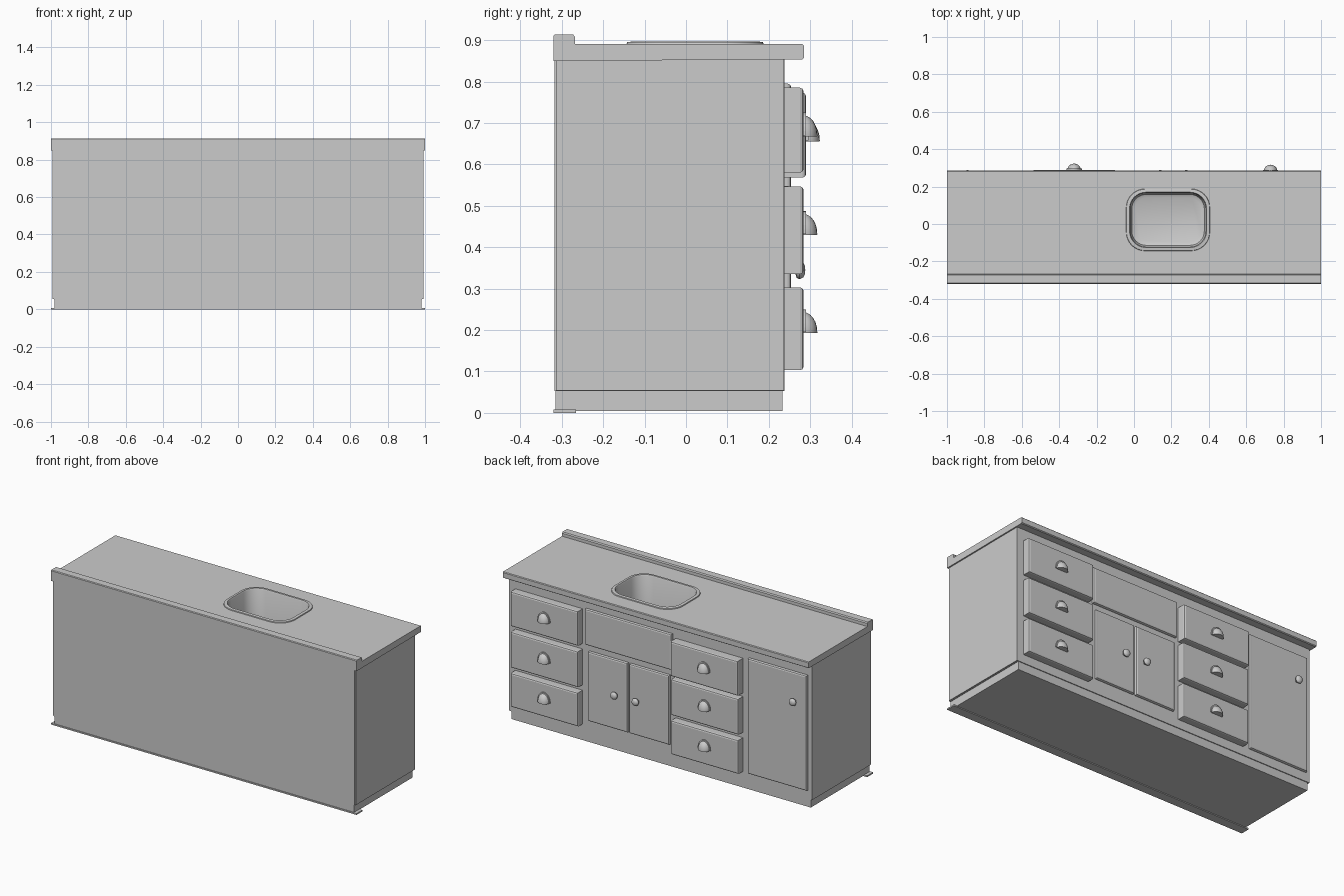
import bpy, bmesh, math
from mathutils import Vector

if "Cube" in bpy.data.objects:
    bpy.data.objects.remove(bpy.data.objects["Cube"])


def finish(name, bm, smooth=None):
    bmesh.ops.recalc_face_normals(bm, faces=bm.faces)
    me = bpy.data.meshes.new(name)
    bm.to_mesh(me)
    bm.free()
    ob = bpy.data.objects.new(name, me)
    bpy.context.collection.objects.link(ob)
    if smooth:
        bpy.ops.object.select_all(action='DESELECT')
        ob.select_set(True)
        bpy.context.view_layer.objects.active = ob
        bpy.ops.object.shade_smooth_by_angle(angle=math.radians(smooth))
    return ob


def box(name, x, y, z, front_bevel=0.0):
    bm = bmesh.new()
    bmesh.ops.create_cube(bm, size=1)
    for v in bm.verts:
        v.co = Vector([r[0] if c < 0 else r[1] for c, r in zip(v.co, (x, y, z))])
    if front_bevel:
        edges = [e for e in bm.edges if all(abs(v.co.y - y[1]) < 1e-5 for v in e.verts)]
        bmesh.ops.bevel(bm, geom=edges, offset=front_bevel, segments=2,
                        profile=0.5, affect='EDGES')
    return finish(name, bm)


def rounded_rect(hx, hy, r, n=8):
    pts = []
    for k, (sx, sy) in enumerate(((1, 1), (-1, 1), (-1, -1), (1, -1))):
        for i in range(n + 1):
            a = math.pi / 2 * (k + i / n)
            pts.append((sx * (hx - r) + r * math.cos(a), sy * (hy - r) + r * math.sin(a)))
    return pts


def loft(name, rings, cx, cy, cap_first=False, smooth=40):
    # rings: (half x, half y, corner radius, z)
    bm = bmesh.new()
    loops = [[bm.verts.new((cx + x, cy + y, z)) for x, y in rounded_rect(hx, hy, r)]
             for hx, hy, r, z in rings]
    n = len(loops[0])
    for a, b in zip(loops, loops[1:]):
        for i in range(n):
            bm.faces.new((a[i], a[(i + 1) % n], b[(i + 1) % n], b[i]))
    bm.faces.new(loops[-1])
    if cap_first:
        bm.faces.new(loops[0])
    return finish(name, bm, smooth)


def lathe(name, x, y, z, profile, n=20):
    # revolved around the y axis; profile: (radius, y offset)
    bm = bmesh.new()
    vs = [bm.verts.new((x + r, y + d, z)) for r, d in profile]
    es = [bm.edges.new(p) for p in zip(vs, vs[1:])]
    bmesh.ops.spin(bm, geom=vs + es, cent=(x, y, z), axis=(0, 1, 0),
                   angle=2 * math.pi, steps=n)
    bmesh.ops.remove_doubles(bm, verts=bm.verts, dist=1e-5)
    return finish(name, bm, 40)


def cup_pull(name, x, y, z):
    # half dome, open underside closed flat
    bm = bmesh.new()
    bmesh.ops.create_uvsphere(bm, u_segments=20, v_segments=12, radius=1)
    for co, no in (((0, 0, 0), (0, -1, 0)), ((0, 0, -0.05), (0, 0, -1))):
        res = bmesh.ops.bisect_plane(bm, geom=bm.verts[:] + bm.edges[:] + bm.faces[:],
                                     plane_co=co, plane_no=no, clear_outer=True)
        cut = [g for g in res['geom_cut'] if isinstance(g, bmesh.types.BMEdge)]
        bmesh.ops.edgenet_fill(bm, edges=cut)
    for v in bm.verts:
        v.co = Vector((x + v.co.x * 0.036, y + v.co.y * 0.033, z - 0.02 + v.co.z * 0.048))
    finish(name, bm, 40)
    # thin flange against the drawer
    bm = bmesh.new()
    bmesh.ops.create_cube(bm, size=1)
    bm.clear()
    pts = [(0.041 * math.cos(math.pi * i / 16), 0.055 * math.sin(math.pi * i / 16))
           for i in range(17)]
    f = bm.faces.new([bm.verts.new((x + a, y, z - 0.02 + b)) for a, b in pts])
    ext = bmesh.ops.extrude_face_region(bm, geom=[f])
    bmesh.ops.translate(bm, vec=(0, 0.006, 0),
                        verts=[g for g in ext['geom'] if isinstance(g, bmesh.types.BMVert)])
    finish(name + "_flange", bm)


# cabinet body, recessed base and back foot rail
body = box("cabinet_body", (-0.985, 0.985), (-0.318, 0.238), (0.053, 0.86))
box("recessed_base", (-0.98, 0.98), (-0.315, 0.233), (0.005, 0.053))
box("back_foot_rail", (-1, 1), (-0.32, -0.265), (0, 0.008))
for s in (-1, 1):
    box("side_panel", tuple(sorted((s * 0.984, s * 0.992))), (-0.314, 0.237), (0.054, 0.86))

# worktop extruded from its side profile, with raised back lip
profile = [(-0.32, 0.85), (0.28, 0.853), (0.285, 0.857), (0.285, 0.886), (0.281, 0.89),
           (-0.268, 0.89), (-0.268, 0.908), (-0.273, 0.914), (-0.316, 0.914), (-0.32, 0.91)]
bm = bmesh.new()
f = bm.faces.new([bm.verts.new((-1, y, z)) for y, z in profile])
ext = bmesh.ops.extrude_face_region(bm, geom=[f])
bmesh.ops.translate(bm, vec=(2, 0, 0),
                    verts=[g for g in ext['geom'] if isinstance(g, bmesh.types.BMVert)])
worktop = finish("worktop", bm)

# sink opening cut through worktop and body
SX, SY = 0.182, 0.022
cutter = loft("sink_cutter", [(0.215, 0.158, 0.095, 0.68), (0.215, 0.158, 0.095, 1.0)],
              SX, SY, cap_first=True)
cutter.hide_render = True
for ob in (worktop, body):
    m = ob.modifiers.new("opening", 'BOOLEAN')
    m.operation, m.solver, m.object = 'DIFFERENCE', 'EXACT', cutter
    bpy.context.view_layer.objects.active = ob
    bpy.ops.object.modifier_apply(modifier=m.name)
bpy.data.objects.remove(cutter)

# sink rim and basin
loft("sink_basin", [(0.224, 0.166, 0.10, 0.889), (0.222, 0.164, 0.099, 0.895),
                    (0.206, 0.148, 0.088, 0.897), (0.202, 0.144, 0.085, 0.89),
                    (0.200, 0.142, 0.083, 0.735), (0.194, 0.136, 0.077, 0.718),
                    (0.178, 0.120, 0.065, 0.71)], SX, SY)

# two drawer columns with cup pulls
for col, cx in (("left", 0.73), ("right", -0.32)):
    for i, (z0, z1) in enumerate(((0.58, 0.785), (0.335, 0.547), (0.103, 0.303))):
        front, dz = 0.284, 0
        if col == "right" and i == 0:
            front, dz = 0.29, -0.012
        box(f"{col}_drawer_{i + 1}", (cx - 0.22, cx + 0.22), (0.23, front),
            (z0 + dz, z1 + dz), 0.009)
        cup_pull(f"{col}_pull_{i + 1}", cx, front, (0.69, 0.452, 0.215)[i] + dz)

# flat panel below the sink and the three doors
for name, x, z in (("sink_front_panel", (-0.08, 0.485), (0.583, 0.795)),
                   ("left_door", (0.208, 0.465), (0.137, 0.548)),
                   ("right_door", (-0.065, 0.195), (0.137, 0.548)),
                   ("tall_door", (-0.965, -0.58), (0.105, 0.787))):
    box(name, x, (0.23, 0.254), z, 0.009)

# round door knobs
knob = [(0.009, -0.002), (0.009, 0.010), (0.019, 0.013), (0.022, 0.020),
        (0.018, 0.029), (0.010, 0.033), (0.0, 0.034)]
for name, x, z in (("left_door_knob", 0.28, 0.345), ("right_door_knob", 0.14, 0.345),
                   ("tall_door_knob", -0.89, 0.62)):
    lathe(name, x, 0.254, z, knob)
